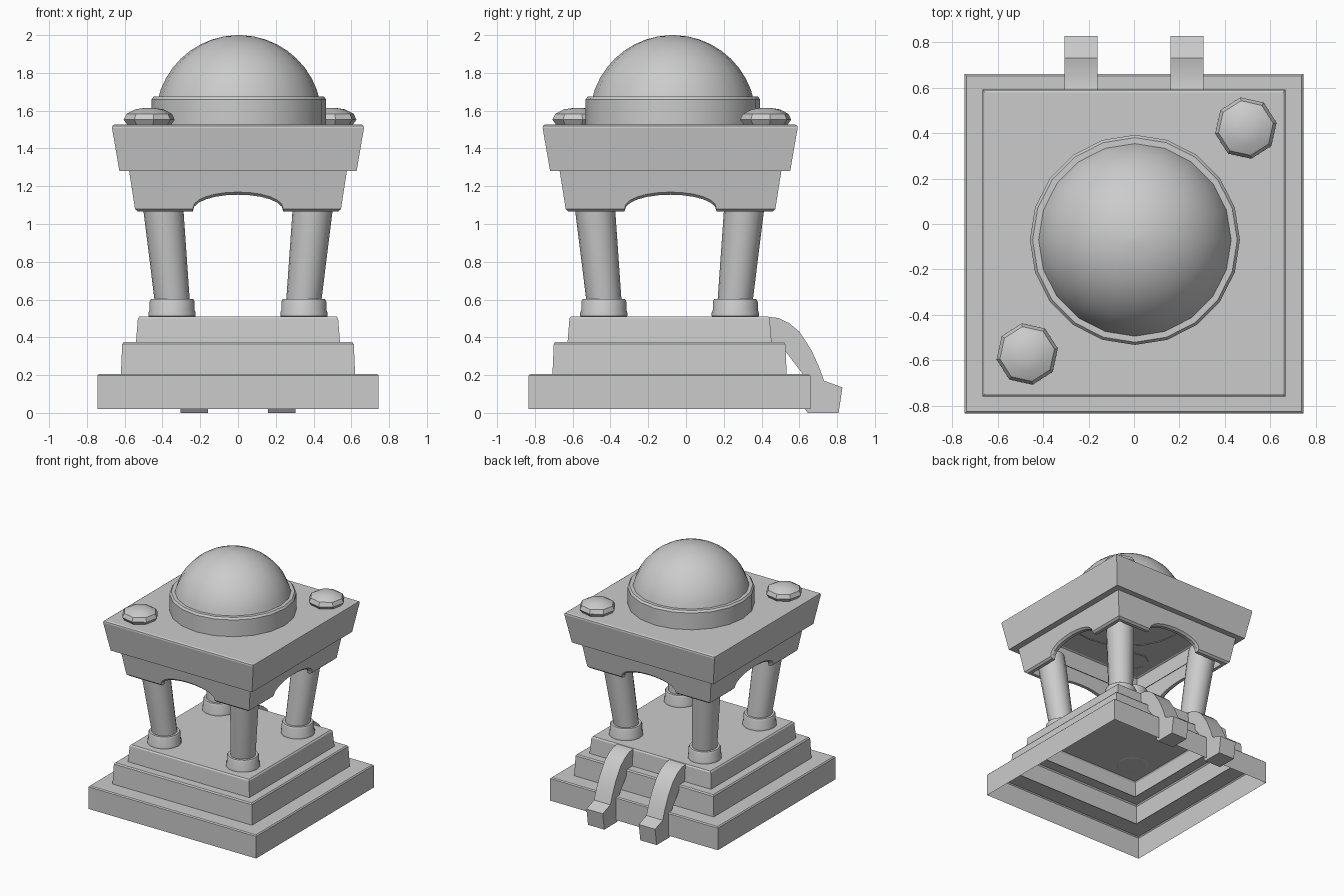
import bpy, bmesh, math
from mathutils import Matrix

if "Cube" in bpy.data.objects:
    bpy.data.objects.remove(bpy.data.objects["Cube"])

CY = -0.087  # centre of the building in y


def finish(name, bm, smooth=False):
    bmesh.ops.recalc_face_normals(bm, faces=bm.faces)
    me = bpy.data.meshes.new(name)
    bm.to_mesh(me)
    bm.free()
    ob = bpy.data.objects.new(name, me)
    bpy.context.collection.objects.link(ob)
    if smooth:
        bpy.ops.object.select_all(action='DESELECT')
        ob.select_set(True)
        bpy.context.view_layer.objects.active = ob
        bpy.ops.object.shade_smooth_by_angle(angle=math.radians(32))
    return ob


def loft(name, loops, cap=False, smooth=False):
    """Skin closed loops of points; optionally close the last one."""
    bm = bmesh.new()
    rings = [[bm.verts.new(p) for p in lp] for lp in loops]
    for a, b in zip(rings, rings[1:]):
        n = len(a)
        for i in range(n):
            j = (i + 1) % n
            bm.faces.new((a[i], a[j], b[j], b[i]))
    if cap:
        bm.faces.new(rings[-1])
    return finish(name, bm, smooth)


def square_shell(name, profile, cap=True, sy=1.0, cy=CY):
    loops = [[(sx * h, cy + s * h * sy, z) for sx, s in ((-1, -1), (1, -1), (1, 1), (-1, 1))]
             for h, z in profile]
    return loft(name, loops, cap)


def lathe(name, profile, x, y, sides, lean=(0, 0), z0=0, rot=0, smooth=True):
    loops = []
    for r, z in profile:
        cx, cy = x + lean[0] * (z - z0), y + lean[1] * (z - z0)
        loops.append([(cx + r * math.cos(rot + 2 * math.pi * i / sides),
                       cy + r * math.sin(rot + 2 * math.pi * i / sides), z) for i in range(sides)])
    return loft(name, loops, True, smooth)


# stepped plinth, open underneath
square_shell("base_step", [(.745, .02), (.745, .197), (.737, .205), (.6, .205)], False, 1.002)
square_shell("middle_step", [(.62, .205), (.613, .365), (.605, .375), (.52, .375)], False, 1.0)
square_shell("top_step", [(.54, .375), (.53, .5), (.522, .51)], True, 1.0)

# leaning columns on round bases
for sx in (-1, 1):
    for sy in (-1, 1):
        x, y = sx * .349, CY + sy * .348
        lathe("column_base", [(.11, .508), (.125, .512), (.125, .53), (.119, .545), (.119, .588), (.112, .602)],
              x, y, 16)
        lathe("column_shaft", [(.093, .59), (.106, 1.065), (.106, 1.2)], x, y, 16,
              (sx * .097, sy * .097), .6)

# arched wall under the roof: one side outline, repeated four times
arch = [(.24 * -math.cos(math.pi * i / 12), 1.065 + .09 * math.sin(math.pi * i / 12) ** .9)
        for i in range(13)]


def wall_loop(inset, dz, top=None):
    pts = []
    for k in range(4):
        rot = Matrix.Rotation(k * math.pi / 2, 3, 'Z')
        for u, zb in [(None, 1.065)] + arch:
            z = top if top else zb + dz
            h = .543 + (z - 1.065) * .155 - inset
            p = rot @ Matrix.Identity(3).col[0].to_3d()  # side direction
            q = rot @ Matrix.Identity(3).col[1].to_3d()
            v = p * (-h if u is None else u) - q * h
            pts.append((v.x, v.y * 1.018 + CY + .005, z))
    return pts


loft("arched_wall", [wall_loop(0, 0, 1.28), wall_loop(0, .014), wall_loop(.014, 0),
                     wall_loop(.04, 0), wall_loop(.04, 0, 1.28)])

# roof slab, flaring upwards and hollow inside
square_shell("roof_slab", [(.53, 1.28), (.628, 1.28), (.667, 1.508), (.665, 1.52), (.655, 1.526)],
             True, 1.012, CY + .003)

# drum and dome
lathe("dome_drum", [(.462, 1.52), (.462, 1.66), (.45, 1.675), (.40, 1.675)], .004, -.07, 20)
R, zc = .44, 1.56
dome = [(R * math.cos(a), zc + R * math.sin(a)) for a in
        [math.radians(12 + 76 * i / 9) for i in range(10)]]
lathe("dome", dome + [(.002, 2.0)], .004, -.07, 20)

# small flattened domes on two opposite roof corners
cushion = [(.115, 1.522), (.137, 1.552), (.122, 1.583), (.075, 1.607), (.03, 1.614), (.002, 1.615)]
for x, y in ((-.47, -.572), (.492, .422)):
    lathe("corner_cushion", cushion, x, y, 8, rot=math.radians(10))

# curved rails at the back with block feet
outline = [(.44, .508), (.49, .502), (.546, .475), (.60, .43), (.663, .334), (.706, .24), (.731, .17),
           (.828, .135), (.808, 0), (.645, 0), (.63, .02), (.63, .19), (.50, .36), (.44, .37)]
for sx in (-1, 1):
    bm = bmesh.new()
    f = bm.faces.new([bm.verts.new((sx * .16, y, z)) for y, z in outline])
    ext = bmesh.ops.extrude_face_region(bm, geom=[f], use_keep_orig=True)
    bmesh.ops.translate(bm, vec=(sx * .145, 0, 0),
                        verts=[g for g in ext["geom"] if isinstance(g, bmesh.types.BMVert)])
    finish("back_rail", bm, True)
